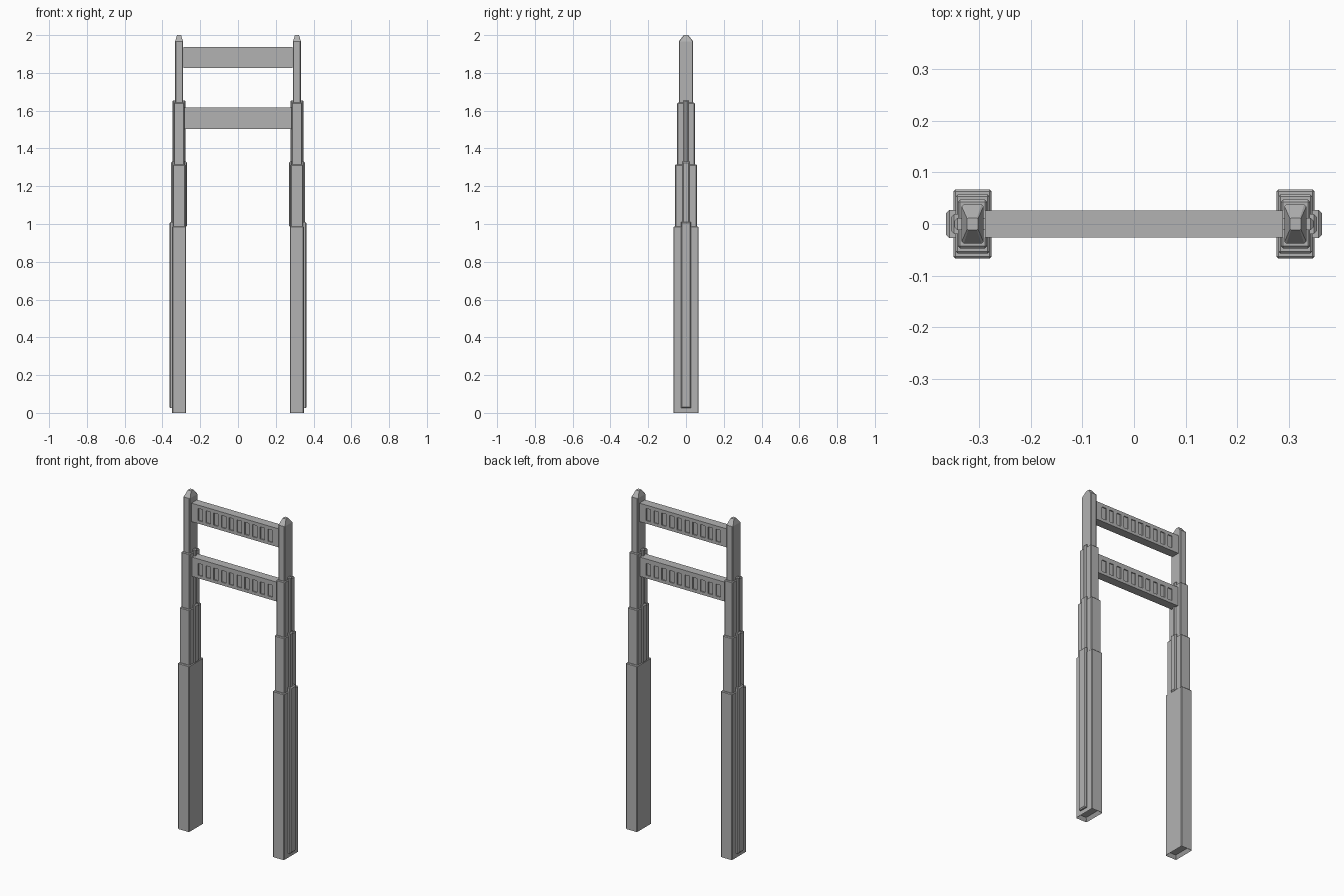
import bpy, bmesh
from mathutils import Matrix

cube = bpy.data.objects.get("Cube")
if cube:
    bpy.data.objects.remove(cube, do_unlink=True)

grey = bpy.data.materials.new("plain grey")
grey.use_nodes = True
grey.diffuse_color = (0.45, 0.45, 0.45, 1)
grey.node_tree.nodes["Principled BSDF"].inputs["Base Color"].default_value = (0.45, 0.45, 0.45, 1)

POST_X = 0.312


def add_box(bm, x, y, z):
    """Box from (min, max) pairs; returns its faces."""
    size = [b - a for a, b in (x, y, z)]
    mid = [(a + b) / 2 for a, b in (x, y, z)]
    mat = Matrix.Translation(mid) @ Matrix.Diagonal((*size, 1))
    verts = bmesh.ops.create_cube(bm, size=1, matrix=mat)["verts"]
    return list({f for v in verts for f in v.link_faces})


def finish(bm, name):
    bmesh.ops.recalc_face_normals(bm, faces=bm.faces)
    mesh = bpy.data.meshes.new(name)
    bm.to_mesh(mesh)
    bm.free()
    mesh.materials.append(grey)
    obj = bpy.data.objects.new(name, mesh)
    bpy.context.collection.objects.link(obj)
    return obj


def face_towards(faces, axis, sign):
    return max(faces, key=lambda f: sign * f.calc_center_median()[axis])


def post_stage(name, cx, hx, hy, z0, z1, bevel=0.004):
    """Rectangular post section with chamfered upright and top edges."""
    bm = bmesh.new()
    add_box(bm, (cx - hx, cx + hx), (-hy, hy), (z0, z1))
    edges = [e for e in bm.edges if max(v.co.z for v in e.verts) > z1 - 0.001]
    bmesh.ops.bevel(bm, geom=edges, offset=bevel, segments=1, affect='EDGES')
    return finish(bm, name)


def rail(name, cx, side, inner, outer, hy, z0, z1):
    """Guide rail on a post face, chamfered on its exposed edges."""
    bm = bmesh.new()
    xs = sorted((cx + side * inner, cx + side * outer))
    faces = add_box(bm, xs, (-hy, hy), (z0, z1))
    front = face_towards(faces, 0, side)
    bmesh.ops.bevel(bm, geom=list(front.edges), offset=0.006, segments=1, affect='EDGES')
    return finish(bm, name)


def post(side, label):
    cx = side * POST_X
    # Base with a shallow socket underneath
    base = post_stage(label + "_post_base", cx, 0.037, 0.067, 0, 0.987)
    bm = bmesh.new()
    bm.from_mesh(base.data)
    bm.faces.ensure_lookup_table()
    bottom = face_towards(bm.faces, 2, -1)
    bmesh.ops.inset_individual(bm, faces=[bottom], thickness=0.014)
    bmesh.ops.translate(bm, verts=bottom.verts, vec=(0, 0, 0.02))
    bm.to_mesh(base.data)
    bm.free()
    rail(label + "_base_rail", cx, side, 0.03, 0.051, 0.027, 0.025, 1.01)

    # Narrower middle sections with rails on both faces
    post_stage(label + "_post_lower_middle", cx, 0.033, 0.057, 0.96, 1.315)
    post_stage(label + "_post_upper_middle", cx, 0.028, 0.047, 1.29, 1.642)
    for s, where in ((side, "outer"), (-side, "inner")):
        rail(f"{label}_{where}_lower_rail", cx, s, 0.025, 0.042, 0.019, 0.985, 1.33)
        rail(f"{label}_{where}_upper_rail", cx, s, 0.02, 0.035, 0.012, 1.30, 1.655)

    # Top section with a tapered cap
    bm = bmesh.new()
    faces = add_box(bm, (cx - 0.021, cx + 0.021), (-0.038, 0.038), (1.62, 1.967))
    upright = [e for e in bm.edges if abs(e.verts[0].co.z - e.verts[1].co.z) > 0.1]
    bmesh.ops.bevel(bm, geom=upright, offset=0.004, segments=1, affect='EDGES')
    top = face_towards(bm.faces, 2, 1)
    cap = bmesh.ops.extrude_discrete_faces(bm, faces=[top])["faces"][0]
    ring = list(cap.verts)
    for v in ring:
        v.co.x = cx + (v.co.x - cx) * 0.5
        v.co.y *= 0.3
        v.co.z = 2.0
    finish(bm, label + "_post_top")


def beam(name, z0, z1, slot_z):
    """Cross beam with a row of recessed slots on front and back."""
    half, depth, recess = 0.288, 0.026, 0.006
    count, pitch, width = 10, 0.051, 0.029
    bm = bmesh.new()
    add_box(bm, (-half, half), (-depth, depth), (z0, z1))
    cuts = [((1, 0, 0), ((i - (count - 1) / 2) * pitch + s * width / 2, 0, 0))
            for i in range(count) for s in (-1, 1)]
    cuts += [((0, 0, 1), (0, 0, z)) for z in slot_z]
    for normal, point in cuts:
        bmesh.ops.bisect_plane(bm, geom=bm.verts[:] + bm.edges[:] + bm.faces[:],
                               plane_co=point, plane_no=normal)
    slots = []
    for f in bm.faces:
        c = f.calc_center_median()
        place = (c.x / pitch + count / 2) % 1
        if (abs(f.normal.y) > 0.9 and slot_z[0] < c.z < slot_z[1]
                and abs(place - 0.5) < 0.1 and abs(c.x) < count * pitch / 2):
            slots.append(f)
    for f in bmesh.ops.extrude_discrete_faces(bm, faces=slots)["faces"]:
        sign = 1 if f.calc_center_median().y > 0 else -1
        bmesh.ops.translate(bm, verts=f.verts, vec=(0, -sign * recess, 0))
    finish(bm, name)


for side, label in ((1, "left"), (-1, "right")):
    post(side, label)

beam("upper_cross_beam", 1.827, 1.937, (1.845, 1.917))
beam("lower_cross_beam", 1.502, 1.617, (1.52, 1.59))
